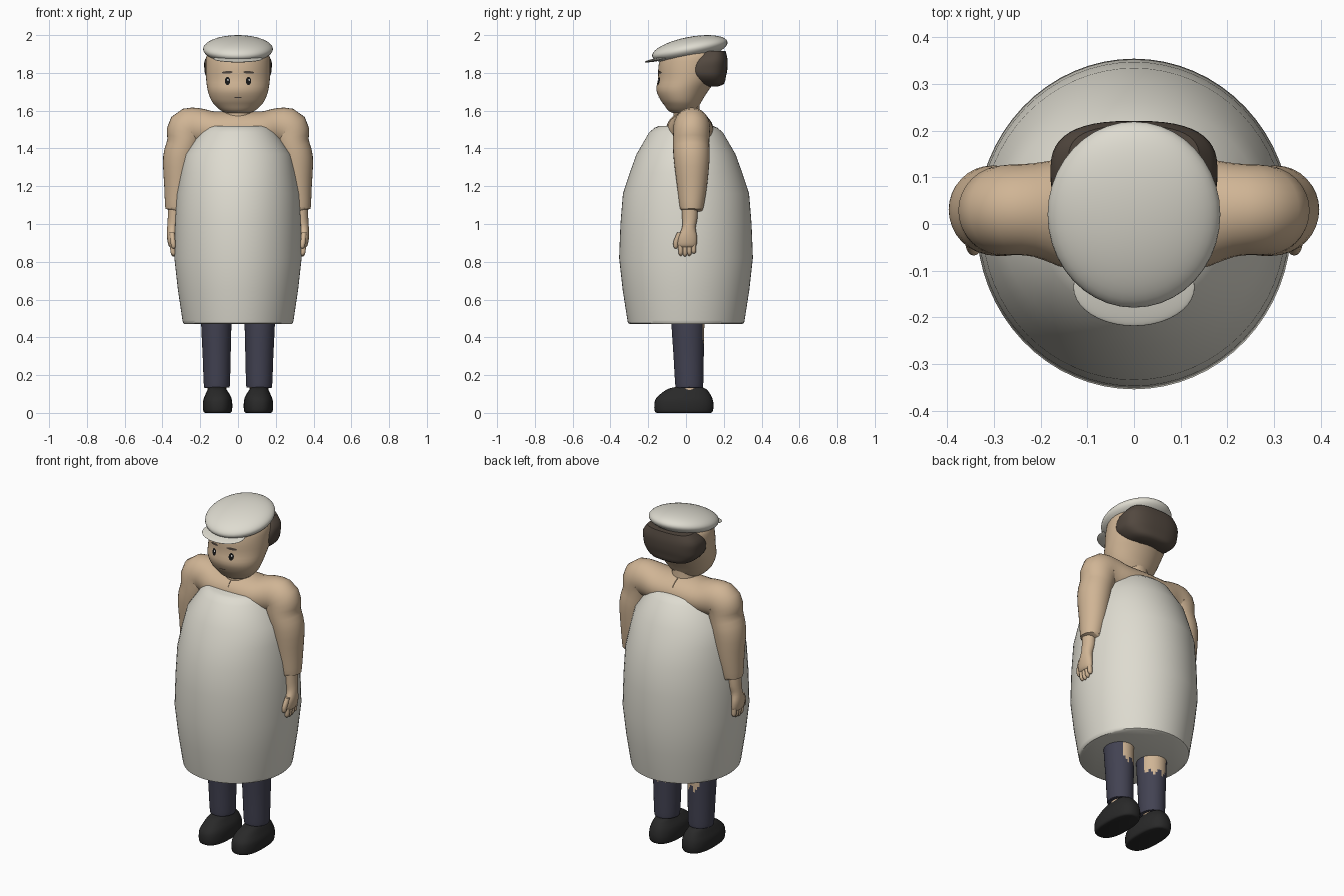
import bpy, bmesh, math
from mathutils import Vector

cube = bpy.data.objects.get("Cube")
if cube:
    bpy.data.objects.remove(cube)


def material(name, rgb):
    m = bpy.data.materials.new(name)
    m.use_nodes = True
    m.diffuse_color = (*rgb, 1)
    m.node_tree.nodes["Principled BSDF"].inputs["Base Color"].default_value = (*rgb, 1)
    return m


CREAM = material("cream", (0.73, 0.71, 0.63))
SKIN = material("skin", (0.63, 0.46, 0.30))
NAVY = material("dark blue cloth", (0.055, 0.055, 0.085))
BLACK = material("shoe black", (0.022, 0.022, 0.022))
HAIR = material("dark brown", (0.085, 0.065, 0.05))
INK = material("eye black", (0.008, 0.008, 0.008))
WHITE = material("eye white", (0.8, 0.8, 0.8))


def finish(bm, name, mats, mirror=False, angle=40):
    bmesh.ops.recalc_face_normals(bm, faces=bm.faces)
    mesh = bpy.data.meshes.new(name)
    bm.to_mesh(mesh)
    bm.free()
    for m in mats:
        mesh.materials.append(m)
    mesh.shade_smooth()
    mesh.set_sharp_from_angle(angle=math.radians(angle))
    ob = bpy.data.objects.new(name, mesh)
    bpy.context.collection.objects.link(ob)
    if mirror:
        ob.modifiers.new("Mirror", "MIRROR")
    return ob


def smooth_path(rings, steps):
    """Catmull-Rom through ring tuples (x, y, z, depth radius, side radius)."""
    out = []
    for i in range(len(rings) - 1):
        a, b = rings[max(i - 1, 0)], rings[i]
        c, d = rings[i + 1], rings[min(i + 2, len(rings) - 1)]
        for k in range(steps):
            t = k / steps
            out.append([0.5 * (2 * q + (r - p) * t + (2 * p - 5 * q + 4 * r - s) * t * t
                               + (3 * q - p - 3 * r + s) * t ** 3)
                        for p, q, r, s in zip(a, b, c, d)])
    return out + [list(rings[-1])]


def loft(name, rings, mats, steps=3, sides=32, power=1.0, mirror=False, cap_start=True, rule=None):
    """Skin superelliptic rings that follow a path in the x-z plane."""
    pts = smooth_path(rings, steps)
    bm = bmesh.new()
    loops = []
    for i, (x, y, z, depth, side) in enumerate(pts):
        p, q = pts[max(i - 1, 0)], pts[min(i + 1, len(pts) - 1)]
        normal = Vector((q[0] - p[0], 0, q[2] - p[2])).normalized().cross(Vector((0, 1, 0)))
        loop = []
        for k in range(sides):
            a = math.tau * k / sides
            c, s = (math.copysign(abs(f) ** power, f) for f in (math.cos(a), math.sin(a)))
            loop.append(bm.verts.new(Vector((x, y + depth * c, z)) + normal * side * s))
        loops.append(loop)
    for lo, hi in zip(loops, loops[1:]):
        for k in range(sides):
            n = (k + 1) % sides
            bm.faces.new((lo[k], lo[n], hi[n], hi[k]))
    if cap_start:
        bm.faces.new(loops[0])
    bm.faces.new(loops[-1])
    bmesh.ops.recalc_face_normals(bm, faces=bm.faces)
    if rule:
        for f in bm.faces:
            f.material_index = rule(f.calc_center_median(), f.normal)
    return finish(bm, name, mats, mirror)


def ellipsoid(name, centre, size, mat, tilt=0):
    bm = bmesh.new()
    bmesh.ops.create_uvsphere(bm, u_segments=40, v_segments=20, radius=1)
    ob = finish(bm, name, [mat])
    ob.location, ob.scale = centre, size
    ob.rotation_euler.x = math.radians(tilt)
    return ob


# Barrel garment
loft("barrel", [(0, 0, .47, .295, .285), (0, 0, .476, .307, .291), (0, 0, .49, .31, .294),
                (0, 0, .65, .335, .318), (0, 0, .82, .354, .337), (0, 0, 1.0, .347, .333),
                (0, 0, 1.16, .334, .325), (0, 0, 1.27, .298, .305), (0, 0, 1.37, .262, .283),
                (0, 0, 1.485, .195, .203), (0, 0, 1.51, .165, .18), (0, 0, 1.52, .143, .164)],
     [CREAM], steps=1, sides=64)

# Shoulders and upper arms in one sweep
loft("shoulders_and_arms", [(0, .02, 1.5, .125, .1), (.13, .022, 1.5, .12, .096),
                            (.215, .03, 1.512, .1, .102), (.268, .03, 1.5, .097, .108),
                            (.284, .027, 1.43, .096, .092), (.305, .03, 1.345, .095, .092),
                            (.315, .032, 1.2, .079, .076), (.325, .03, 1.09, .063, .061),
                            (.325, .03, 1.08, .058, .056)],
     [SKIN], mirror=True, cap_start=False)

# Forearm, palm, thumb and fingers
loft("forearm_and_palm", [(.335, .02, 1.12, .043, .036), (.338, .02, 1.03, .04, .034),
                          (.345, .015, .98, .036, .03), (.35, .008, .935, .05, .026),
                          (.347, .005, .895, .052, .023), (.345, .005, .88, .044, .016)],
     [SKIN], sides=20, mirror=True)
loft("thumb", [(.349, -.03, .955, .016, .014), (.345, -.05, .91, .016, .014),
               (.341, -.054, .88, .012, .012), (.34, -.054, .87, .004, .004)],
     [SKIN], sides=10, mirror=True)
for i in range(4):
    y, tip = -.028 + .023 * i, .828 + .004 * (i - 1) ** 2
    loft(f"finger_{i + 1}", [(.347, y, .91, .013, .014), (.345, y, .86, .013, .014),
                             (.341, y, tip + .01, .011, .012), (.34, y, tip, .004, .004)],
         [SKIN], sides=10, mirror=True)

# Neck and head
loft("neck", [(0, .01, 1.48, .08, .085), (0, .005, 1.57, .07, .075), (0, 0, 1.66, .07, .075)], [SKIN])
head = loft("head", [(0, -.02, 1.583, .03, .04), (0, -.02, 1.597, .07, .085),
                     (0, -.022, 1.63, .094, .123), (0, -.024, 1.66, .113, .144),
                     (0, -.018, 1.71, .139, .161), (0, .008, 1.77, .156, .169),
                     (0, .022, 1.84, .167, .171), (0, .03, 1.9, .155, .163),
                     (0, .03, 1.94, .11, .12)], [SKIN], sides=48)
loft("hair", [(0, .13, 1.727, .035, .06), (0, .121, 1.742, .08, .125), (0, .108, 1.78, .103, .168),
              (0, .105, 1.82, .114, .178), (0, .12, 1.87, .1, .175), (0, .14, 1.915, .07, .14)],
     [HAIR], sides=48, power=.75)

# Flat cap
ellipsoid("cap", (0, .02, 1.926), (.185, .203, .064), CREAM, 11)
ellipsoid("cap_visor", (0, -.135, 1.874), (.13, .085, .009), CREAM, 11)


def face_plate(name, x, z, rx, rz, mat, lift=.003, slant=0):
    """Thin oval laid onto the front of the head."""
    def on_face(u, v):
        hit, loc, _, _ = head.ray_cast(Vector((u, -1, v)), Vector((0, 1, 0)))
        return Vector((u, (loc.y if hit else -.15) - lift, v))
    bm = bmesh.new()
    hub = bm.verts.new(on_face(x, z))
    rim = []
    for k in range(20):
        a = math.tau * k / 20
        u = rx * math.cos(a)
        rim.append(bm.verts.new(on_face(x + u, z + rz * math.sin(a) + slant * u)))
    for k in range(20):
        bm.faces.new((hub, rim[k], rim[(k + 1) % 20]))
    finish(bm, name, [mat])


# Face details
bpy.context.view_layer.update()
for label, s in (("left", 1), ("right", -1)):
    face_plate(label + "_eye", s * .056, 1.757, .014, .021, INK)
    face_plate(label + "_eye_glint", s * .056 + .003, 1.763, .004, .005, WHITE, lift=.005)
    face_plate(label + "_eyebrow", s * .056, 1.803, .029, .007, HAIR, lift=.004, slant=-.06 * s)
face_plate("mouth", 0, 1.669, .022, .003, HAIR)


# Trousers, worn through at the inner back
def worn(centre, normal):
    jag = .37 + .015 * math.sin(centre.x * 140)
    return int(centre.z > jag and normal.dot(Vector((-.4, .92, 0))) > .6)


loft("trouser_legs", [(.115, .01, .6, .09, .082), (.115, .01, .47, .087, .08),
                      (.113, .014, .3, .08, .074), (.112, .017, .15, .074, .069),
                      (.112, .017, .138, .068, .063)],
     [NAVY, SKIN], steps=10, sides=40, mirror=True, rule=worn)
loft("ankles", [(.112, .017, .17, .055, .05), (.112, .017, .1, .055, .05)], [SKIN], sides=20, mirror=True)

# Shoes
loft("shoes", [(.108, -.012, 0, .142, .066), (.108, -.012, .008, .153, .075),
               (.108, -.011, .04, .157, .078), (.109, -.01, .075, .15, .074),
               (.111, -.002, .105, .127, .06), (.112, .006, .128, .098, .047),
               (.112, .012, .137, .065, .036)], [BLACK], power=.8, mirror=True)
